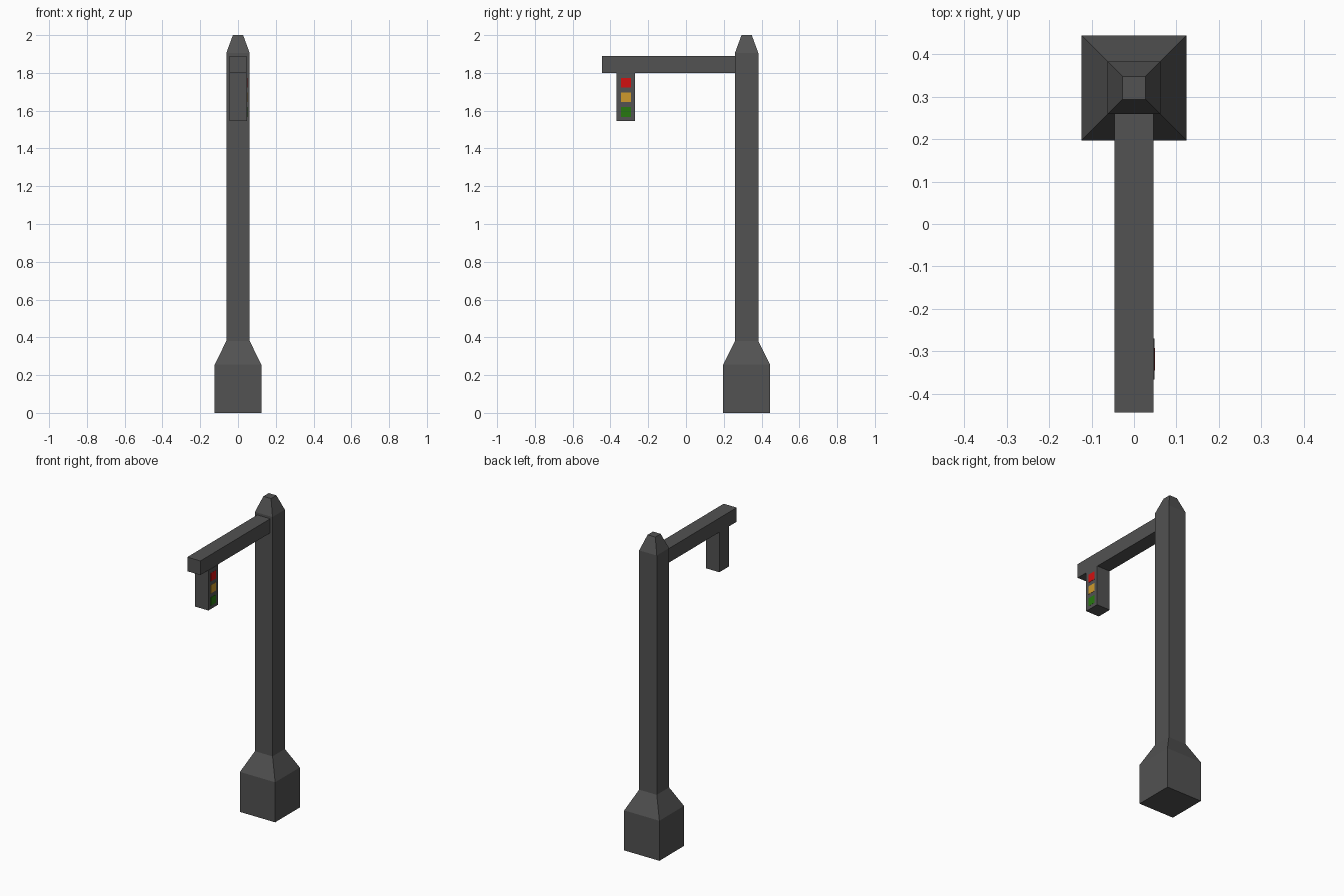
import bpy, bmesh

if "Cube" in bpy.data.objects:
    bpy.data.objects.remove(bpy.data.objects["Cube"])

POLE_Y = 0.321


def material(name, rgb):
    m = bpy.data.materials.new(name)
    m.diffuse_color = (*rgb, 1)
    m.use_nodes = True
    m.node_tree.nodes["Principled BSDF"].inputs["Base Color"].default_value = m.diffuse_color
    return m


dark = material("dark_metal", (0.085, 0.085, 0.085))


def finish(name, bm, mat):
    bmesh.ops.recalc_face_normals(bm, faces=bm.faces)
    me = bpy.data.meshes.new(name)
    bm.to_mesh(me)
    bm.free()
    me.materials.append(mat)
    ob = bpy.data.objects.new(name, me)
    bpy.context.collection.objects.link(ob)
    return ob


def box(name, lo, hi, mat):
    bm = bmesh.new()
    bmesh.ops.create_cube(bm, size=1)
    for v in bm.verts:
        v.co = [lo[i] if v.co[i] < 0 else hi[i] for i in range(3)]
    return finish(name, bm, mat)


def square_loft(name, profile, y, mat):
    """Stack square rings given as (half width, height) and skin them."""
    bm = bmesh.new()
    rings = [[bm.verts.new((sx * w, y + sy * w, z))
              for sx, sy in ((-1, -1), (1, -1), (1, 1), (-1, 1))]
             for w, z in profile]
    for a, b in zip(rings, rings[1:]):
        for i in range(4):
            j = (i + 1) % 4
            bm.faces.new((a[i], a[j], b[j], b[i]))
    bm.faces.new(rings[0])
    bm.faces.new(rings[-1])
    return finish(name, bm, mat)


# Pole with flared foot and tapered cap
square_loft("pole", [(0.124, 0), (0.124, 0.255), (0.062, 0.38),
                     (0.062, 1.905), (0.027, 2.0)], POLE_Y, dark)

# Horizontal arm
box("arm", (-0.046, -0.445, 1.80), (0.046, POLE_Y - 0.061, 1.89), dark)

# Hanging signal housing
box("signal_housing", (-0.046, -0.367, 1.545), (0.0485, -0.27, 1.80), dark)

# Square lamps on the right side
for name, z, rgb in (("red_lamp", 1.748, (0.65, 0.005, 0.005)),
                     ("amber_lamp", 1.671, (0.62, 0.32, 0.025)),
                     ("green_lamp", 1.593, (0.02, 0.19, 0.005))):
    box(name, (0.045, -0.345, z - 0.026), (0.0498, -0.292, z + 0.026),
        material(name, rgb))
